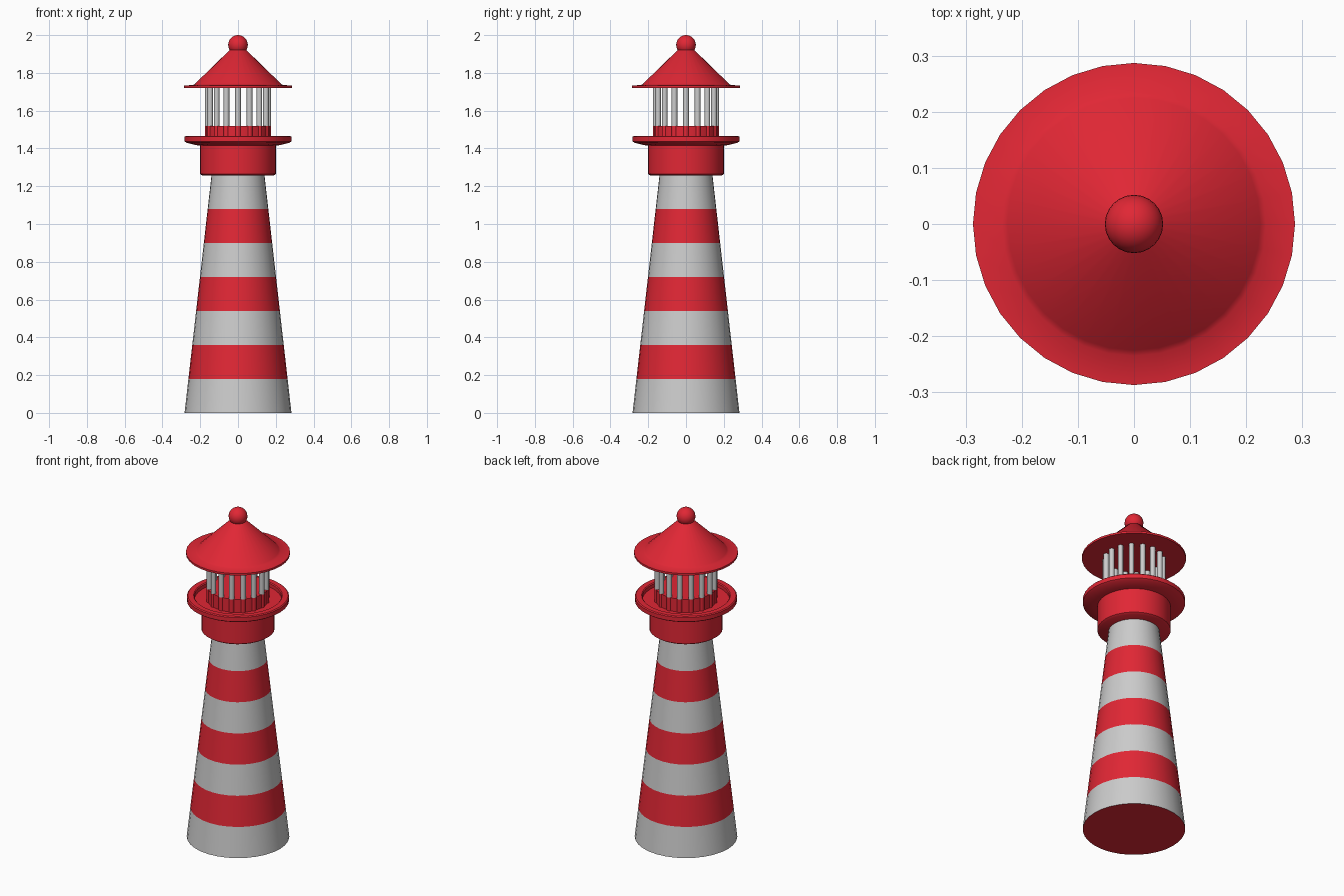
import bpy, bmesh
from math import sin, cos, pi, radians

if "Cube" in bpy.data.objects:
    bpy.data.objects.remove(bpy.data.objects["Cube"])

SIDES = 32
red = bpy.data.materials.new("red_paint")
red.diffuse_color = (0.75, 0.02, 0.035, 1)
red.use_nodes = True
red.node_tree.nodes["Principled BSDF"].inputs["Base Color"].default_value = red.diffuse_color


def finish(name, bm, mat=None):
    bmesh.ops.remove_doubles(bm, verts=bm.verts, dist=1e-5)
    mesh = bpy.data.meshes.new(name)
    bm.to_mesh(mesh)
    bm.free()
    obj = bpy.data.objects.new(name, mesh)
    bpy.context.collection.objects.link(obj)
    if mat:
        mesh.materials.append(mat)
    bpy.ops.object.select_all(action='DESELECT')
    obj.select_set(True)
    bpy.context.view_layer.objects.active = obj
    bpy.ops.object.shade_smooth_by_angle(angle=radians(35))
    return obj


def lathe(name, profile, mat=None, sides=SIDES, centre=(0, 0)):
    """Spin (radius, z) points, listed bottom to top along the outside."""
    bm = bmesh.new()
    rings = []
    for r, z in profile:
        if r == 0:
            rings.append([bm.verts.new((*centre, z))] * sides)
        else:
            rings.append([bm.verts.new((centre[0] + r * cos(2 * pi * i / sides),
                                        centre[1] + r * sin(2 * pi * i / sides), z))
                          for i in range(sides)])
    for low, high in zip(rings, rings[1:]):
        for i in range(sides):
            j = (i + 1) % sides
            corners = list(dict.fromkeys((low[i], low[j], high[j], high[i])))
            bm.faces.new(corners)
    return finish(name, bm, mat)


# Tapered tower in seven alternating bands, with a red underside
R0, R1, H, BANDS = 0.283, 0.14, 1.26, 7
for b in range(BANDS):
    z0, z1 = H * b / BANDS, H * (b + 1) / BANDS
    lathe(f"tower_band_{b + 1}",
          [(R0 + (R1 - R0) * z / H, z) for z in (z0, z1)], red if b % 2 else None)
lathe("tower_underside", [(0, 0), (R0, 0)], red)

# Collar and gallery with a raised rim
lathe("gallery", [(0, 1.257), (0.19, 1.257), (0.202, 1.265), (0.202, 1.415),
                  (0.225, 1.418), (0.272, 1.43), (0.282, 1.437), (0.282, 1.462),
                  (0.276, 1.467), (0.245, 1.467), (0.24, 1.462), (0.24, 1.44),
                  (0, 1.44)], red)

# Lantern room: red base wall and a ring of posts with red feet
lathe("lantern_base", [(0.168, 1.44), (0.168, 1.52), (0, 1.52)], red)
POSTS, POST_R = 16, 0.015
for i in range(POSTS):
    a = 2 * pi * i / POSTS
    c = (0.16 * cos(a), 0.16 * sin(a))
    lathe(f"post_foot_{i + 1}", [(POST_R, 1.44), (POST_R, 1.52)], red, 12, c)
    lathe(f"post_{i + 1}", [(POST_R, 1.52), (POST_R, 1.725)], None, 12, c)

# Conical roof with a thin brim
lathe("roof", [(0, 1.72), (0.287, 1.72), (0.287, 1.732), (0.235, 1.737),
               (0.225, 1.745), (0.04, 1.925), (0, 1.94)], red)

# Ball finial
ball = bmesh.new()
bmesh.ops.create_uvsphere(ball, u_segments=24, v_segments=16, radius=0.052)
bmesh.ops.translate(ball, verts=ball.verts, vec=(0, 0, 1.948))
finish("finial", ball, red)
